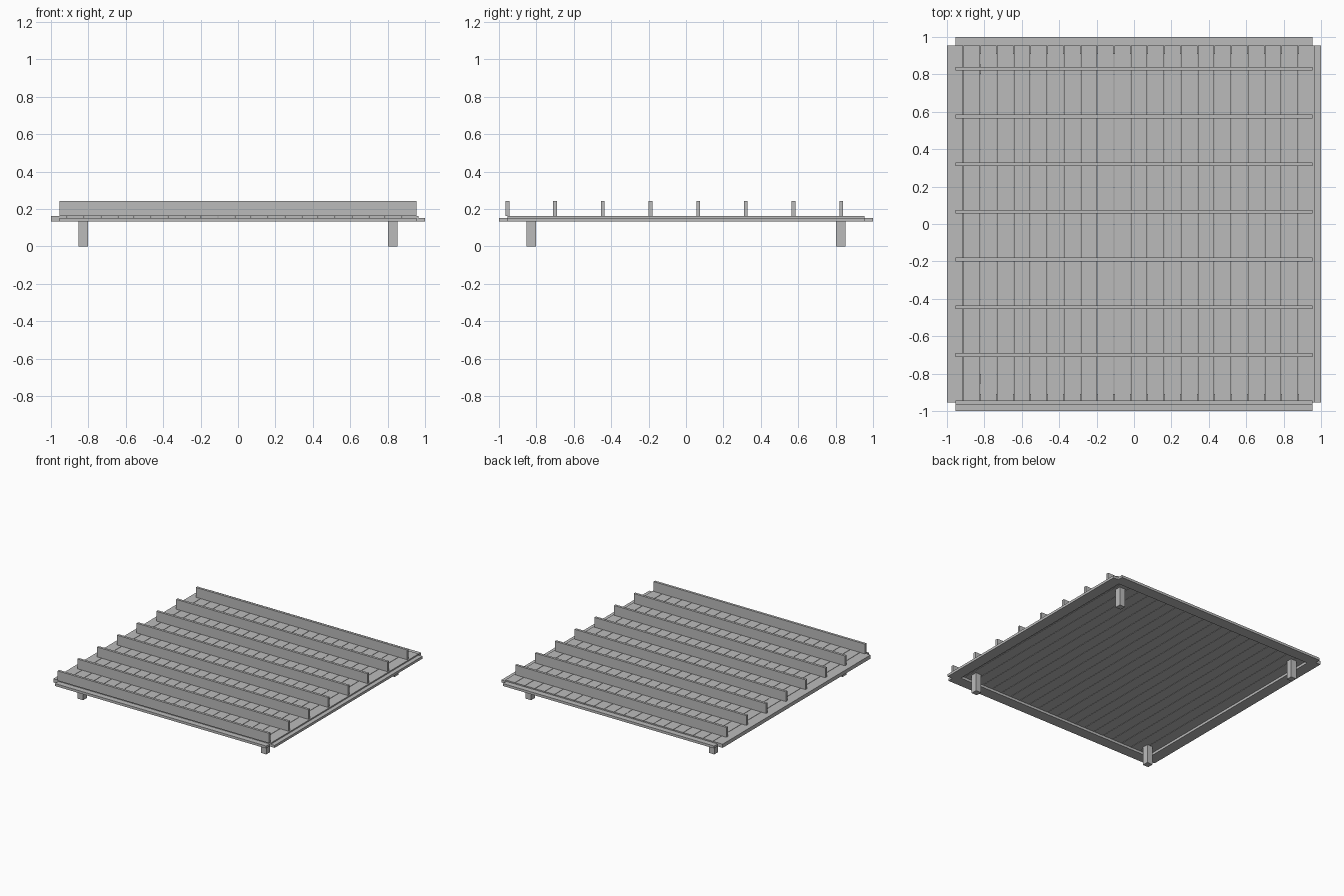
import bpy

if "Cube" in bpy.data.objects:
    bpy.data.objects.remove(bpy.data.objects["Cube"])

grey = bpy.data.materials.new("plain grey")
grey.diffuse_color = (0.5, 0.5, 0.5, 1)
grey.use_nodes = True
grey.node_tree.nodes["Principled BSDF"].inputs["Base Color"].default_value = grey.diffuse_color


def box(name, x0, x1, y0, y1, z0, z1):
    """Axis-aligned box between two corners."""
    v = [(x, y, z) for x in (x0, x1) for y in (y0, y1) for z in (z0, z1)]
    f = [(0, 1, 3, 2), (4, 6, 7, 5), (0, 4, 5, 1),
         (2, 3, 7, 6), (0, 2, 6, 4), (1, 5, 7, 3)]
    mesh = bpy.data.meshes.new(name)
    mesh.from_pydata(v, [], f)
    mesh.materials.append(grey)
    ob = bpy.data.objects.new(name, mesh)
    bpy.context.collection.objects.link(ob)
    return ob


FRAME_Z, DECK_Z, TOP_Z = 0.132, 0.152, 0.162
HALF = 0.955

# Legs, one near each corner
for sx in (-1, 1):
    for sy in (-1, 1):
        cx, cy = sx * 0.828, sy * 0.828
        box("leg", cx - 0.025, cx + 0.025, cy - 0.025, cy + 0.025, 0, DECK_Z)

# Frame rails, crossing at the corners and leaving small notches
box("front_rail", -HALF, HALF, -1, -0.91, FRAME_Z, DECK_Z)
box("back_rail", -HALF, HALF, 0.91, 1, FRAME_Z, DECK_Z)
box("left_rail", -1, -0.91, -HALF, HALF, FRAME_Z, DECK_Z)
box("right_rail", 0.91, 1, -HALF, HALF, FRAME_Z, DECK_Z)

# Deck boards running front to back with thin gaps
COUNT, GAP = 22, 0.003
pitch = (0.965 + 1 + GAP) / COUNT
for i in range(COUNT):
    x = -1 + i * pitch
    box("deck_board", x, x + pitch - GAP, -HALF, HALF, DECK_Z, TOP_Z)

# Upright cross beams standing on the deck
for i in range(8):
    y = -0.955 + i * 0.255
    box("cross_beam", -HALF, HALF, y - 0.01, y + 0.01, TOP_Z, 0.242)
